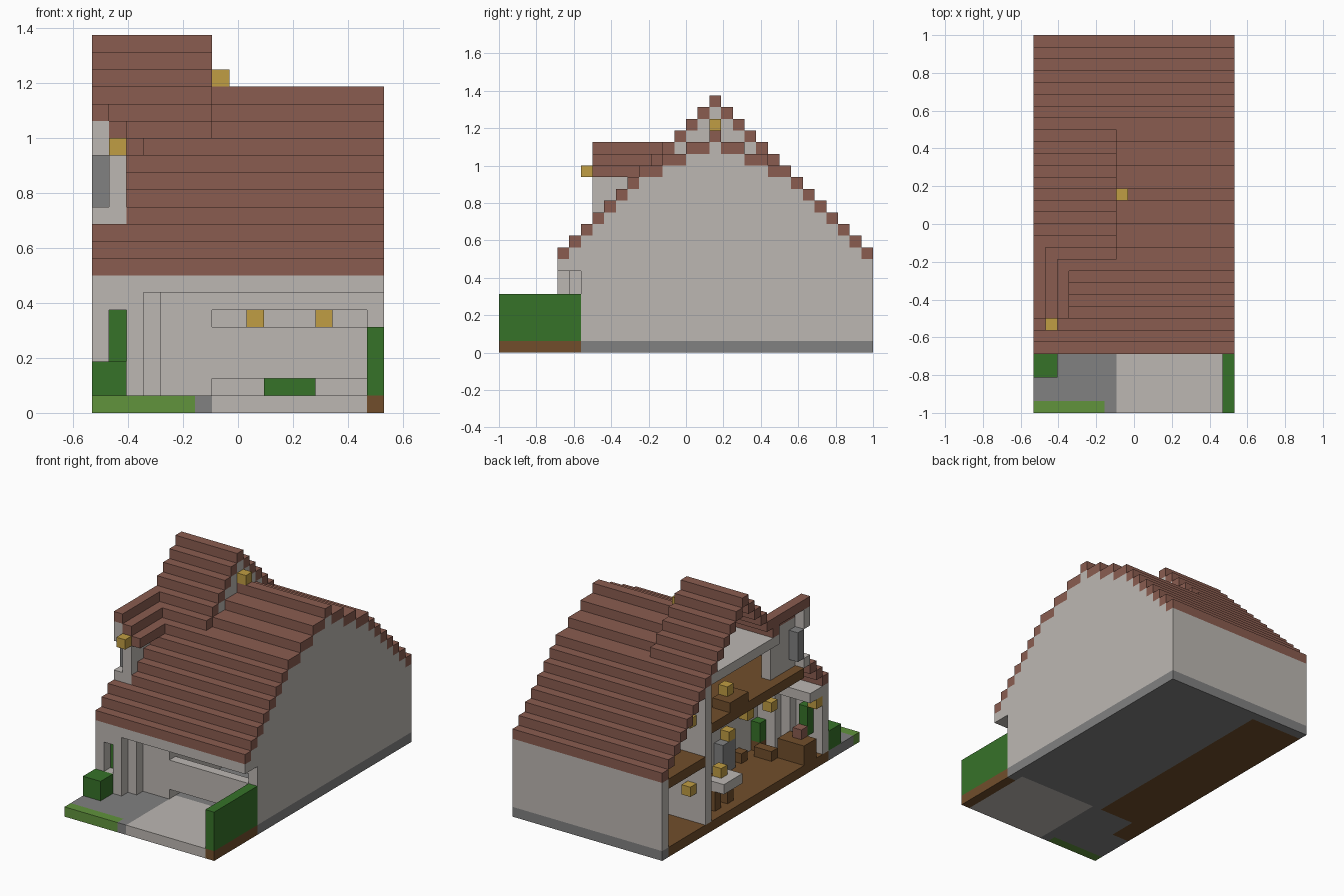
import bpy
import bmesh
from mathutils import Matrix, Vector

if "Cube" in bpy.data.objects:
    bpy.data.objects.remove(bpy.data.objects["Cube"], do_unlink=True)

UNIT = 1 / 16                 # edge of one building block
WIDE, DEEP = 17, 32           # plot size in blocks
RIDGE, EAVE = 18, 5           # rows of the ridge and of the front eave
PARTITION = 6                 # column of the inner wall


def material(name, red, green, blue):
    """Flat colour from display values, stored as linear values."""
    colour = [(c / 255) ** 2.2 for c in (red, green, blue)] + [1]
    mat = bpy.data.materials.new(name)
    mat.use_nodes = True
    mat.diffuse_color = colour
    shader = mat.node_tree.nodes["Principled BSDF"]
    shader.inputs["Base Color"].default_value = colour
    shader.inputs["Roughness"].default_value = 0.9
    return mat


ROOF = material("roof red brown", 137, 93, 81)
WALL = material("pale wall grey", 187, 182, 177)
STONE = material("dark stone grey", 128, 128, 128)
LEAF = material("dark leaf green", 57, 114, 45)
LAWN = material("light lawn green", 97, 146, 63)
GOLD = material("lamp gold", 191, 156, 69)
WOOD = material("wood brown", 112, 79, 47)


def part(name, mat, *boxes):
    """One object made of boxes, each given as x, y, z block ranges (start, end)."""
    bm = bmesh.new()
    for (x0, x1), (y0, y1), (z0, z1) in boxes:
        size = Vector((x1 - x0, y1 - y0, z1 - z0)) * UNIT
        centre = Vector((x0 + x1 - WIDE, y0 + y1 - DEEP, z0 + z1)) * UNIT / 2
        bmesh.ops.create_cube(
            bm, size=1, matrix=Matrix.Translation(centre) @ Matrix.Diagonal((*size, 1)))
    mesh = bpy.data.meshes.new(name)
    bm.to_mesh(mesh)
    bm.free()
    mesh.materials.append(mat)
    obj = bpy.data.objects.new(name, mesh)
    bpy.context.collection.objects.link(obj)
    return obj


def block(x, y, z):
    return (x, x + 1), (y, y + 1), (z, z + 1)


def tall_roof(row):
    return 21 - abs(row - RIDGE)


def low_roof(row):
    away = abs(row - RIDGE)
    return min(tall_roof(row), RIDGE - (away + 1) // 2)


rows = range(EAVE, DEEP)

# Ground layer: lawn, path, driveway, foundation and wooden floor
part("lawn", LAWN, ((0, 6), (0, 1), (0, 1)))
part("path", STONE, ((0, 7), (1, 5), (0, 1)), block(6, 0, 0))
part("driveway", WALL, ((7, 16), (0, 8), (0, 1)))
part("foundation", STONE,
     ((2, 7), (5, 8), (0, 1)),
     ((6, 16), (8, 31), (0, 1)),
     ((16, WIDE), (7, 31), (0, 1)),
     ((0, WIDE), (31, DEEP), (0, 1)))
part("ground_floor", WOOD,
     ((0, 2), (5, 8), (0, 1)),
     ((0, 6), (8, 31), (0, 1)))

# Garden plants
part("hedge_soil", WOOD, ((16, WIDE), (0, 7), (0, 1)))
part("hedge", LEAF, ((16, WIDE), (0, 7), (1, 5)))
part("front_bush", LEAF, ((0, 2), (3, 5), (1, 3)))

# Stepped roof courses, taller over the open end
dormer_rows = range(8, 13)
part("low_roof", ROOF, *[
    ((PARTITION + 1, WIDE), (r, r + 1), (low_roof(r), low_roof(r) + 1)) for r in rows])
part("tall_roof", ROOF, *[
    ((2 if r in dormer_rows else 0, PARTITION + 1), (r, r + 1),
     (tall_roof(r), tall_roof(r) + 1)) for r in rows])

# Closed side wall and inner wall follow the roof outlines
part("side_wall", WALL, *[
    ((16, WIDE), (r, r + 1), (1 if r > 6 else 7, low_roof(r))) for r in rows])
part("inner_wall", WALL, *[
    ((PARTITION, PARTITION + 1), (r, r + 1), (1, tall_roof(r))) for r in rows if r > 7])
part("back_wall", WALL, ((0, 16), (31, DEEP), (1, 8)))
part("cross_wall", WALL, ((0, 6), (24, 25), (1, 15)))

# Front wall with a narrow window, a stepped entrance and the lintel
part("front_wall", WALL,
     block(0, 5, 1), ((0, 1), (5, 6), (2, 7)),
     ((1, 2), (5, 6), (1, 3)), block(1, 5, 6),
     ((2, 3), (5, 6), (1, 7)),
     ((3, 4), (6, 7), (1, 7)),
     ((4, 7), (7, 8), (1, 7)))
part("front_lintel", WALL, ((0, 16), (5, 8), (7, 8)))
part("window_plant", LEAF, ((1, 2), (6, 7), (3, 6)))

# Garage front: raised door panel with a gap above and below
part("garage_door", WALL, ((7, 16), (7, 8), (2, 5)))
part("garage_header", WALL, ((7, 16), (7, 8), (6, 7)))
part("garage_lamps", GOLD, block(9, 17, 5), block(13, 17, 5))
part("garage_plant", LEAF, ((10, 13), (29, 30), (1, 2)))

# Half dormer at the open end
part("dormer_roof", ROOF, *[
    ((i, i + 1), (8, 15 - i), (17 - i, 18 - i)) for i in range(3)])
part("dormer_front", WALL,
     block(0, 8, 11), ((0, 1), (8, 9), (15, 17)),
     ((1, 2), (8, 9), (11, 16)))
part("dormer_side", WALL, *[
    ((1, 2), (r, r + 1), (11, 16)) for r in dormer_rows if r > 8])
part("dormer_window", STONE, ((0, 1), (9, 10), (12, 15)))

# Upper floors and attic floor
part("upper_floor", WOOD, ((0, 6), (9, 24), (10, 11)))
part("rear_upper_floor", WOOD, ((0, 6), (25, 31), (7, 8)))
part("attic_floor", WALL, ((0, 6), (13, 24), (15, 16)))

# Lamps on the outside and in the rooms
part("gable_lamp", GOLD, block(7, RIDGE, 19))
part("dormer_lamp", GOLD, block(1, 7, 15))
part("room_lamps", GOLD, *[block(*spot) for spot in (
    (1, 25, 4), (1, 25, 11), (5, 13, 4), (1, 19, 12),
    (1, 20, 4), (3, 9, 6), (5, 10, 5), (0, 6, 6))])

# Furniture in the open rooms
part("upper_table", WOOD, ((0, 2), (18, 21), (11, 12)))
part("counter_top", WALL, ((0, 2), (19, 22), (3, 4)))
part("counter_legs", WOOD, block(1, 19, 1), block(1, 19, 2), block(1, 21, 1), block(1, 21, 2))
part("stove", STONE, ((5, 6), (13, 15), (1, 4)))
part("dining_table", WOOD, ((0, 3), (7, 9), (1, 3)))
part("table_box", ROOF, block(1, 7, 3))
part("stools", WOOD, *[block(x, y, 1) for x, y in ((5, 11), (4, 9), (3, 9))])
part("plant_pot", WOOD, block(5, 8, 1))
part("room_plant", LEAF, ((5, 6), (8, 9), (2, 4)))
